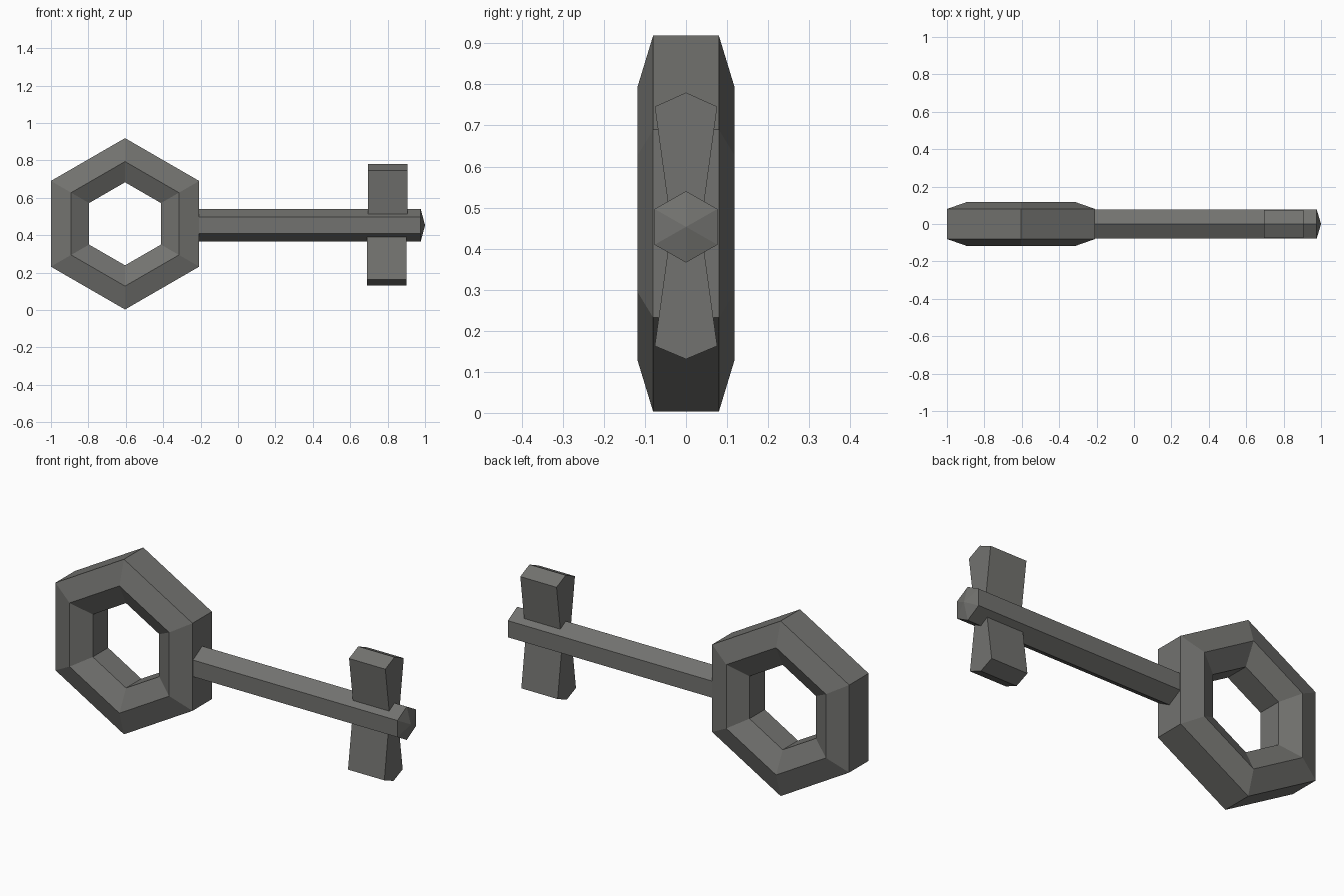
import bpy, bmesh, math

if "Cube" in bpy.data.objects:
    bpy.data.objects.remove(bpy.data.objects["Cube"])

metal = bpy.data.materials.new("dark_grey_metal")
metal.diffuse_color = (0.17, 0.17, 0.16, 1)
metal.use_nodes = True
metal.node_tree.nodes["Principled BSDF"].inputs["Base Color"].default_value = metal.diffuse_color


def loft(name, rings, caps=True, closed=False):
    """Bridge equal-sized rings of points into one flat-shaded object."""
    bm = bmesh.new()
    loops = [[bm.verts.new(p) for p in ring] for ring in rings]
    pairs = list(zip(loops, loops[1:]))
    if closed:
        pairs.append((loops[-1], loops[0]))
    n = len(loops[0])
    for a, b in pairs:
        for i in range(n):
            j = (i + 1) % n
            bm.faces.new((a[i], a[j], b[j], b[i]))
    if caps:
        bm.faces.new(loops[0])
        bm.faces.new(loops[-1])
    # Collapse zero-size rings into points
    bmesh.ops.remove_doubles(bm, verts=bm.verts, dist=1e-5)
    bmesh.ops.recalc_face_normals(bm, faces=bm.faces)
    mesh = bpy.data.meshes.new(name)
    bm.to_mesh(mesh)
    bm.free()
    mesh.materials.append(metal)
    obj = bpy.data.objects.new(name, mesh)
    bpy.context.collection.objects.link(obj)
    return obj


# Hexagonal handle: six-sided section swept round six corners
section = [(0.458, -0.08), (0.333, -0.118), (0.222, -0.063),
           (0.222, 0.063), (0.333, 0.118), (0.458, 0.08)]
corners = [math.radians(90 + 60 * k) for k in range(6)]
loft("handle_ring",
     [[(-0.604 + r * math.cos(a), y, 0.461 + r * math.sin(a)) for r, y in section]
      for a in corners], caps=False, closed=True)

# Hexagonal shaft with a shallow pointed tip
AXIS = 0.453


def hexagon(x, s):
    return [(x, s * 0.0765 * math.cos(a) / math.cos(math.pi / 6),
             AXIS + s * 0.087 * math.sin(a)) for a in corners]


loft("shaft", [hexagon(-0.23, 1), hexagon(0.977, 1)])
shaft = bpy.data.objects["shaft"]
bm = bmesh.new()
bm.from_mesh(shaft.data)
end = max(bm.faces, key=lambda f: f.calc_center_median().x)
tip = bmesh.ops.poke(bm, faces=[end])["verts"][0]
tip.co.x = 1.0
bm.to_mesh(shaft.data)
bm.free()


# Flared teeth with ridged ends, above and below the shaft
def tooth(name, x0, x1, side, shoulder, ridge):
    outline = [(-0.036, AXIS), (-0.076, AXIS + side * shoulder),
               (0, AXIS + side * ridge),
               (0.076, AXIS + side * shoulder), (0.036, AXIS)]
    loft(name, [[(x, y, z) for y, z in outline] for x in (x0, x1)])


tooth("upper_tooth", 0.696, 0.906, 1, 0.293, 0.327)
tooth("lower_tooth", 0.690, 0.900, -1, 0.290, 0.322)
